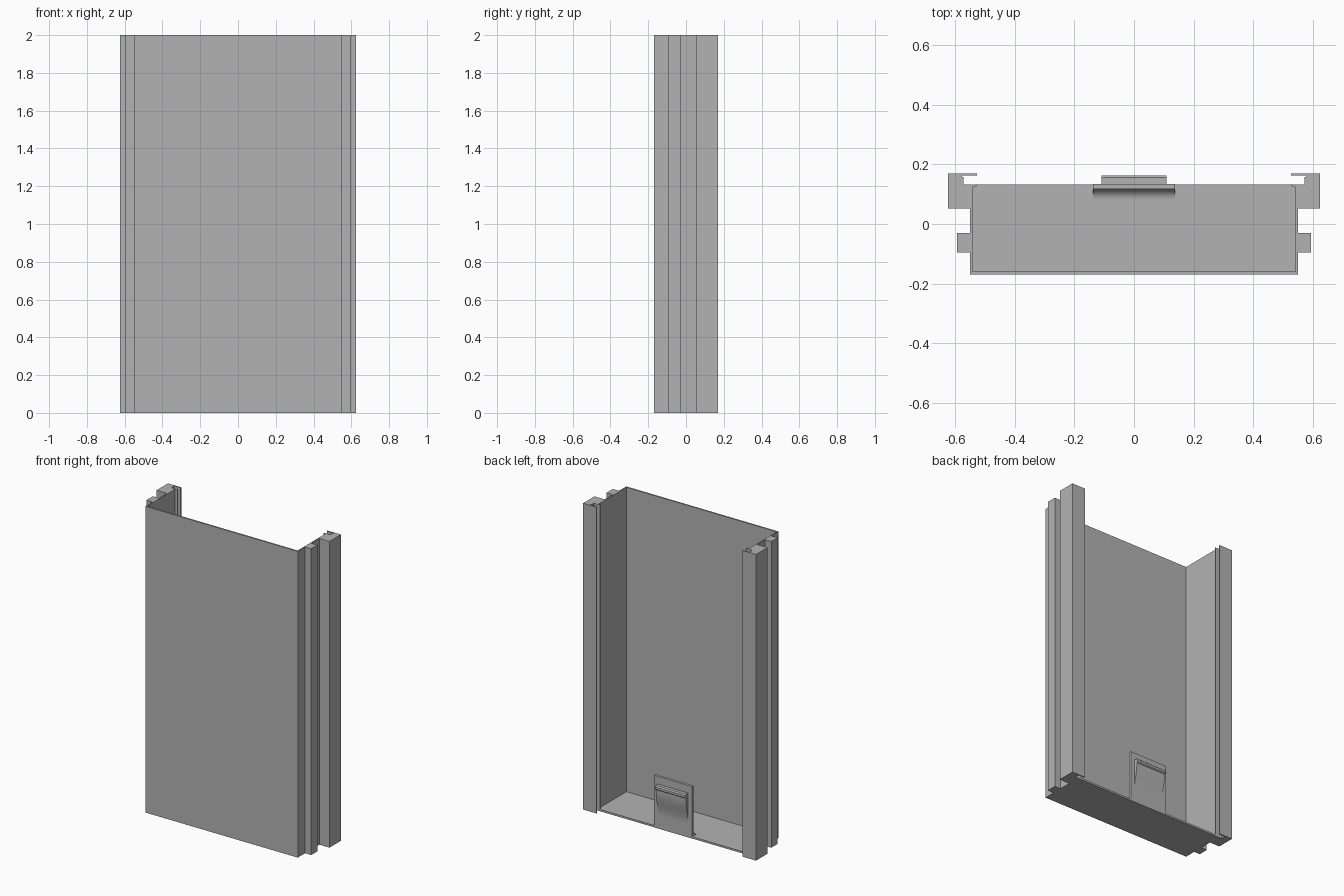
import bpy, bmesh, math

if "Cube" in bpy.data.objects:
    bpy.data.objects.remove(bpy.data.objects["Cube"])

grey = bpy.data.materials.new("plain_grey")
grey.diffuse_color = (0.45, 0.45, 0.45, 1)
grey.use_nodes = True
grey.node_tree.nodes["Principled BSDF"].inputs["Base Color"].default_value = grey.diffuse_color


def prism(name, outline, start, end, axis):
    """Extrude a closed outline along z (x, y points) or along x (y, z points)."""
    bm = bmesh.new()
    if axis == "z":
        pts, move = [(a, b, start) for a, b in outline], (0, 0, end - start)
    else:
        pts, move = [(start, a, b) for a, b in outline], (end - start, 0, 0)
    face = bm.faces.new([bm.verts.new(p) for p in pts])
    new = bmesh.ops.extrude_face_region(bm, geom=[face])["geom"]
    bmesh.ops.translate(bm, vec=move,
                        verts=[v for v in new if isinstance(v, bmesh.types.BMVert)])
    bmesh.ops.recalc_face_normals(bm, faces=bm.faces)
    mesh = bpy.data.meshes.new(name)
    bm.to_mesh(mesh)
    bm.free()
    mesh.materials.append(grey)
    obj = bpy.data.objects.new(name, mesh)
    bpy.context.collection.objects.link(obj)
    return obj


def smooth(obj):
    bpy.ops.object.select_all(action="DESELECT")
    obj.select_set(True)
    bpy.context.view_layer.objects.active = obj
    bpy.ops.object.shade_smooth_by_angle(angle=math.radians(30))


# Channel: front wall, side walls, side ribs and slotted rails in one section
outer = [(0.551, -0.17), (0.551, -0.095), (0.595, -0.095), (0.595, -0.03),
         (0.551, -0.03), (0.551, 0.052), (0.625, 0.052), (0.625, 0.17)]
slot = [(0.528, 0.17), (0.528, 0.163), (0.578, 0.163), (0.578, 0.158),
        (0.573, 0.158), (0.573, 0.133), (0.528, 0.133)]
inner = [(0.528, 0.128), (0.543, 0.124), (0.543, -0.16)]
right = outer + slot + inner
left = [(-x, y) for x, y in reversed(right)]
prism("channel_body", right + left, 0, 2, "z")

# Floor panel closing the bottom
prism("floor", [(-0.545, -0.162), (0.545, -0.162), (0.545, 0.133), (-0.545, 0.133)],
      0, 0.012, "z")

# Latch plate with a rounded fillet down to the floor on its inner side
r, base = 0.034, 0.012
fillet = [(0.117 - r + r * math.sin(t), base + r - r * math.cos(t))
          for t in (math.pi / 2 * i / 10 for i in range(10, -1, -1))]
smooth(prism("latch_plate",
             [(0.134, 0), (0.134, 0.34), (0.117, 0.34)] + fillet + [(0.117 - r, 0)],
             -0.137, 0.137, "x"))

# Latch catch: ridge on top, S-curved ramp fading into the plate
ramp = [(0.134 + 0.022 * (1 + math.cos(math.pi * i / 14)) / 2, 0.25 - 0.16 * i / 14)
        for i in range(15)]
smooth(prism("latch_catch",
             [(0.130, 0.09), (0.130, 0.29), (0.156, 0.29), (0.163, 0.283),
              (0.163, 0.268), (0.156, 0.262)] + ramp,
             -0.109, 0.109, "x"))
